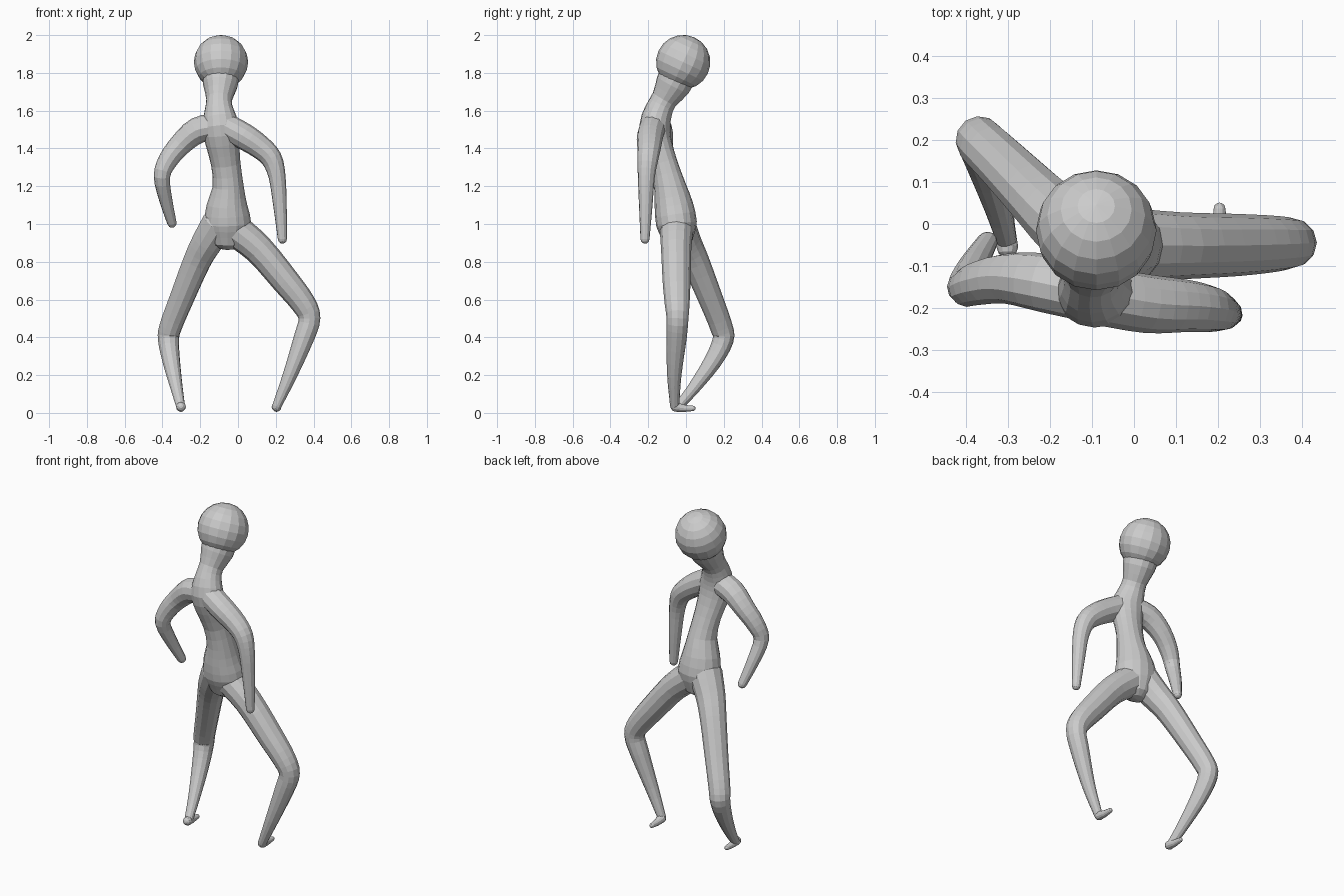
import bpy, bmesh, math
from mathutils import Vector, Matrix

grey = bpy.data.materials.new("plain_grey")
grey.diffuse_color = (0.6, 0.6, 0.6, 1)


def finish(name, bm):
    bmesh.ops.recalc_face_normals(bm, faces=bm.faces)
    me = bpy.data.meshes.new(name)
    bm.to_mesh(me)
    bm.free()
    me.materials.append(grey)
    ob = bpy.data.objects.new(name, me)
    bpy.context.collection.objects.link(ob)
    return ob


def spline(pts, steps):
    """Catmull-Rom through points of (x, y, z, rx, ry)."""
    p = [Vector(q if len(q) == 5 else (*q, q[3])) for q in pts]
    p = [p[0] * 2 - p[1]] + p + [p[-1] * 2 - p[-2]]
    out = []
    for i in range(1, len(p) - 2):
        a, b, c, d = p[i - 1:i + 3]
        for s in range(steps):
            t = s / steps
            out.append((b * 2 + (c - a) * t + (a * 2 - b * 5 + c * 4 - d) * t * t
                        + (b * 3 - a - c * 3 + d) * t ** 3) * 0.5)
    return out + [p[-2]]


def tube(name, pts, sides=12, steps=3, dome=1.0):
    """Tapered tube with rounded ends."""
    path = spline(pts, steps)
    pos = [Vector(q[:3]) for q in path]
    n = len(pos)
    tan = [(pos[min(i + 1, n - 1)] - pos[max(i - 1, 0)]).normalized() for i in range(n)]
    ref = Vector((1, 0, 0)) if abs(tan[0].x) < 0.7 else Vector((0, 1, 0))
    rings = []
    for i in range(n):
        ref = (ref - tan[i] * ref.dot(tan[i])).normalized()
        rings.append((pos[i], tan[i], ref.copy(), path[i][3], path[i][4]))

    def cap(ring, sign):
        c, t, u, rx, ry = ring
        return [(c + t * sign * dome * min(rx, ry) * math.sin(a), t, u,
                 rx * math.cos(a), ry * math.cos(a)) for a in (math.radians(35), math.radians(65))]

    tips = [pos[0] - tan[0] * dome * min(rings[0][3:]), pos[-1] + tan[-1] * dome * min(rings[-1][3:])]
    rings = cap(rings[0], -1)[::-1] + rings + cap(rings[-1], 1)
    bm = bmesh.new()
    loops = []
    for c, t, u, rx, ry in rings:
        v = t.cross(u)
        loops.append([bm.verts.new(c + u * rx * math.cos(2 * math.pi * k / sides)
                                   + v * ry * math.sin(2 * math.pi * k / sides)) for k in range(sides)])
    for a, b in zip(loops, loops[1:]):
        for k in range(sides):
            j = (k + 1) % sides
            bm.faces.new((a[k], a[j], b[j], b[k]))
    for tip, lp in zip(tips, (loops[0], loops[-1])):
        v = bm.verts.new(tip)
        for k in range(sides):
            bm.faces.new((lp[k], lp[(k + 1) % sides], v))
    return finish(name, bm)


# Head: faceted ball tilted along the neck
bm = bmesh.new()
bmesh.ops.create_uvsphere(bm, u_segments=16, v_segments=10, radius=0.144,
                          matrix=Matrix.Translation((-0.09, -0.015, 1.857))
                          @ Matrix.Rotation(math.radians(-25), 4, 'X'))
finish("head", bm)

# Pelvis, waist, chest and neck in one sweep
tube("torso", [
    (-0.055, -0.045, 0.93, 0.10, 0.085),
    (-0.055, -0.050, 1.00, 0.125, 0.108),
    (-0.058, -0.065, 1.10, 0.108, 0.102),
    (-0.052, -0.085, 1.20, 0.082, 0.084),
    (-0.065, -0.115, 1.32, 0.078, 0.070),
    (-0.082, -0.150, 1.43, 0.090, 0.075),
    (-0.092, -0.165, 1.52, 0.098, 0.082),
    (-0.100, -0.145, 1.60, 0.078, 0.074),
    (-0.100, -0.115, 1.66, 0.068, 0.070),
    (-0.093, -0.070, 1.735, 0.092, 0.094),
    (-0.090, -0.030, 1.82, 0.100, 0.100)], sides=16, steps=2, dome=0.8)

# Arms, shoulder to hand
tube("arm_right", [
    (-0.09, -0.170, 1.53, 0.070), (0.03, -0.190, 1.465, 0.070), (0.12, -0.195, 1.405, 0.063),
    (0.178, -0.202, 1.345, 0.056), (0.207, -0.210, 1.25, 0.045), (0.222, -0.213, 1.10, 0.036),
    (0.235, -0.217, 0.92, 0.024)])
tube("arm_left", [
    (-0.10, -0.165, 1.52, 0.070), (-0.215, -0.140, 1.495, 0.070), (-0.305, -0.130, 1.42, 0.060),
    (-0.372, -0.142, 1.335, 0.052), (-0.403, -0.150, 1.25, 0.043), (-0.383, -0.100, 1.13, 0.035),
    (-0.350, -0.043, 1.005, 0.025)])

# Legs, hip to ankle
tube("leg_right", [
    (-0.03, -0.050, 0.98, 0.090), (0.11, -0.052, 0.865, 0.080), (0.25, -0.050, 0.70, 0.074),
    (0.345, -0.047, 0.58, 0.066), (0.378, -0.045, 0.50, 0.058), (0.350, -0.050, 0.40, 0.054),
    (0.275, -0.062, 0.20, 0.038), (0.205, -0.060, 0.035, 0.024)])
tube("leg_left", [
    (-0.10, -0.045, 1.00, 0.095), (-0.165, 0.000, 0.90, 0.083), (-0.218, 0.050, 0.80, 0.074),
    (-0.300, 0.132, 0.60, 0.065), (-0.357, 0.187, 0.455, 0.060), (-0.368, 0.196, 0.385, 0.056),
    (-0.353, 0.140, 0.27, 0.047), (-0.325, 0.040, 0.13, 0.033), (-0.304, -0.040, 0.035, 0.024)])

# Small feet pointing back
for name, x in (("foot_right", 0.204), ("foot_left", -0.302)):
    tube(name, [(x, -0.055, 0.032, 0.026), (x, -0.01, 0.024, 0.019), (x, 0.037, 0.024, 0.014)], steps=2)
